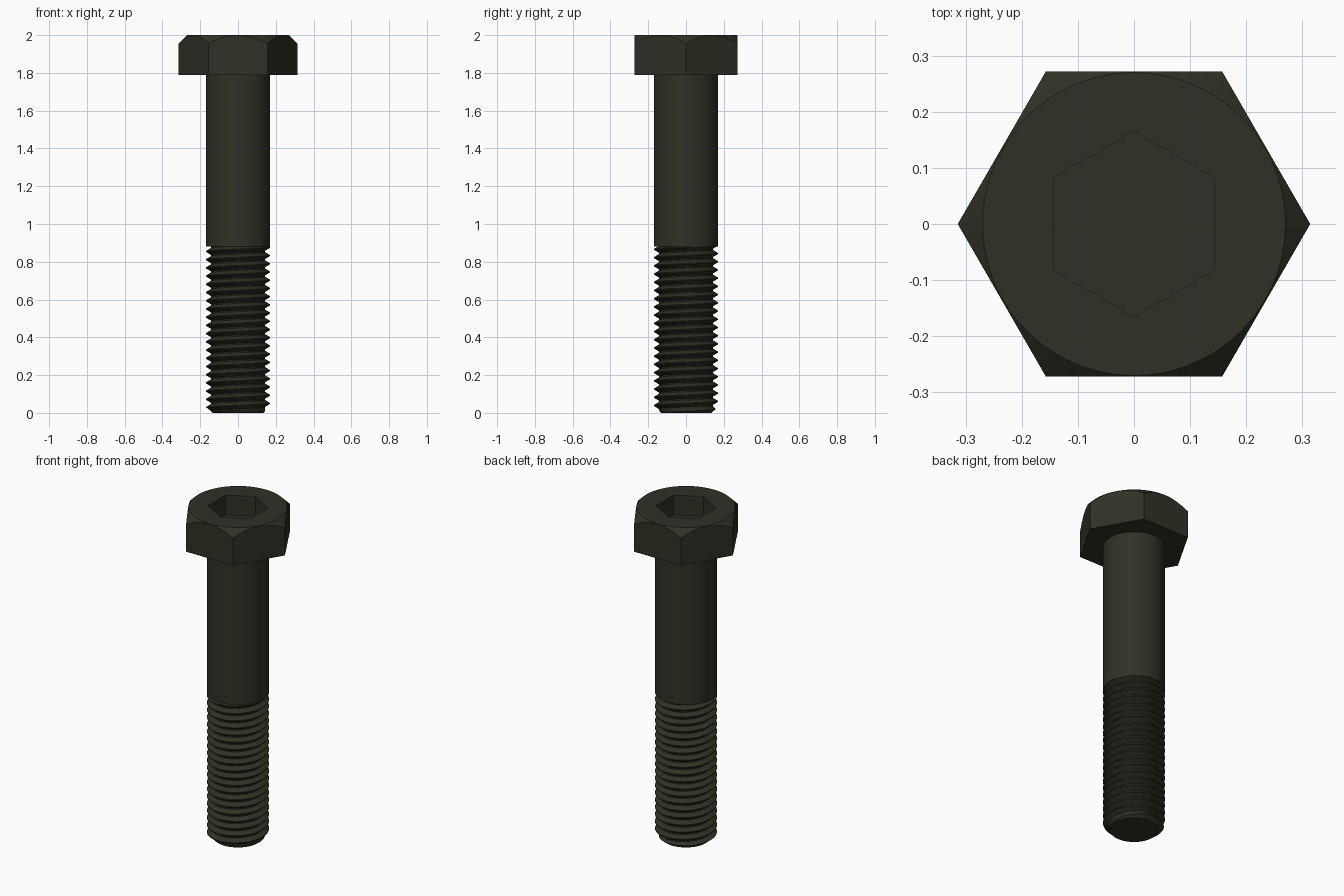
import bpy, bmesh, math

if "Cube" in bpy.data.objects:
    bpy.data.objects.remove(bpy.data.objects["Cube"])

N = 72                                   # segments around the axis (5 degrees each)
PITCH, MAJOR, MINOR = 0.0435, 0.17, 0.143
THREAD_TOP = 0.88

steel = bpy.data.materials.new("dark_oiled_steel")
steel.diffuse_color = (0.031, 0.030, 0.019, 1)
steel.use_nodes = True
steel.node_tree.nodes["Principled BSDF"].inputs["Base Color"].default_value = steel.diffuse_color


def finish(name, bm):
    bmesh.ops.remove_doubles(bm, verts=bm.verts, dist=1e-5)
    bmesh.ops.holes_fill(bm, edges=[e for e in bm.edges if e.is_boundary], sides=0)
    bmesh.ops.recalc_face_normals(bm, faces=bm.faces)
    mesh = bpy.data.meshes.new(name)
    bm.to_mesh(mesh)
    bm.free()
    mesh.materials.append(steel)
    obj = bpy.data.objects.new(name, mesh)
    bpy.context.collection.objects.link(obj)
    bpy.ops.object.select_all(action='DESELECT')
    obj.select_set(True)
    bpy.context.view_layer.objects.active = obj
    bpy.ops.object.shade_smooth_by_angle(angle=math.radians(25))
    return obj


def loft(name, rows):
    """Skin a list of rows; each row maps an angle to (radius, z). Open ends get capped."""
    bm = bmesh.new()
    grid = []
    for row in rows:
        line = []
        for i in range(N + 1):
            t = 2 * math.pi * i / N
            r, z = row(t)
            line.append(bm.verts.new((r * math.cos(t), r * math.sin(t), z)))
        grid.append(line)
    for a, b in zip(grid, grid[1:]):
        for i in range(N):
            bm.faces.new((a[i], a[i + 1], b[i + 1], b[i]))
    return finish(name, bm)


def hexagon(t, apothem, turn=0.0):
    step = math.pi / 3
    return apothem / math.cos((t - turn + 1e-9) % step - step / 2)


# hex head with rounded-off corners and a hex socket
def outer(t):
    return hexagon(t, 0.272)


def socket(t):
    return hexagon(t, 0.143, math.pi / 6)


loft("hex_head", [
    lambda t: (outer(t), 1.79),
    lambda t: (outer(t), 2.0 - (outer(t) - 0.27)),
    lambda t: (0.27, 2.0),
    lambda t: (socket(t), 2.0),
    lambda t: (socket(t), 1.88),
])

# plain shank
loft("shank", [lambda t: (MAJOR, THREAD_TOP), lambda t: (MAJOR, 1.79)])

# helical thread with a chamfered tip: (phase in pitch, radius)
PROFILE = [(0.0, MAJOR), (0.10, MAJOR), (0.47, MINOR), (0.63, MINOR), (1.0, MAJOR)]


def thread_radius(phase):
    phase %= 1.0
    for (p0, r0), (p1, r1) in zip(PROFILE, PROFILE[1:]):
        if phase <= p1:
            return r0 + (r1 - r0) * (phase - p0) / (p1 - p0)


def thread_row(turn):
    def row(t):
        lead = t / (2 * math.pi) + 0.10
        z = min(max((turn + lead) * PITCH, 0.0), THREAD_TOP)
        return min(thread_radius(z / PITCH - lead), 0.133 + 1.2 * z), z
    return row


turns = int(THREAD_TOP / PITCH) + 2
loft("thread", [thread_row(k + p) for k in range(-2, turns) for p, _ in PROFILE[:-1]])
